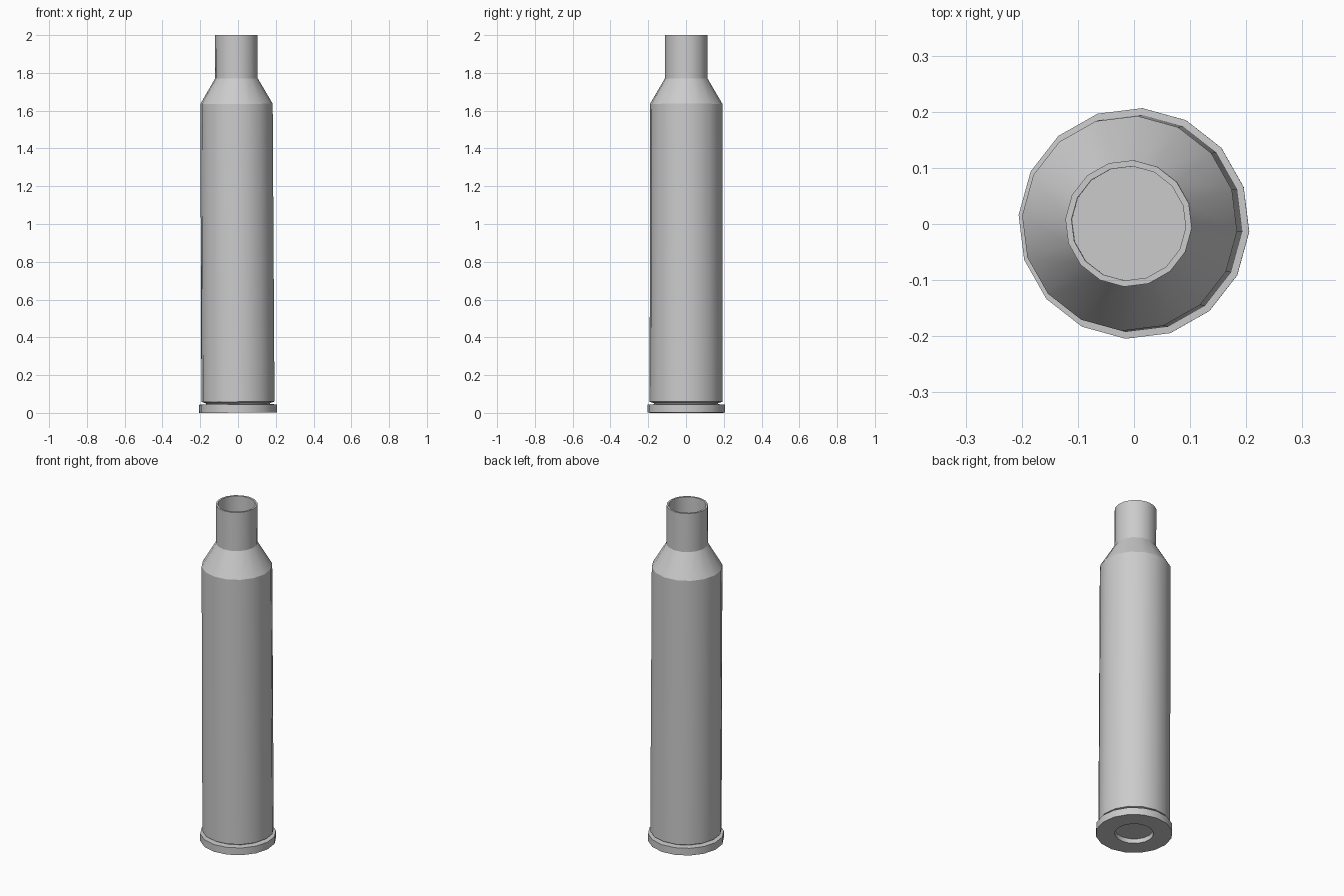
import bpy, bmesh, math
from mathutils import Matrix

if "Cube" in bpy.data.objects:
    bpy.data.objects.remove(bpy.data.objects["Cube"])

SIDES = 16
TURN = math.radians(-4.2)   # polygon twist about the axis
LEAN = -0.0048              # very slight tilt towards -x

# Closed lathe profile (radius, z): primer pocket, rim, groove, body, shoulder, neck, bore
profile = [
    (0.104, 0.027), (0.104, 0.0),
    (0.206, 0.0), (0.206, 0.043),
    (0.170, 0.045), (0.170, 0.050), (0.194, 0.058),
    (0.192, 1.635), (0.113, 1.770), (0.113, 2.0),
    (0.102, 2.0), (0.102, 1.765),
]


def lathe(name, points):
    bm = bmesh.new()
    rings = []
    for r, z in points:
        ring = []
        for i in range(SIDES):
            a = TURN + 2 * math.pi * i / SIDES
            ring.append(bm.verts.new((r * math.cos(a), r * math.sin(a), z)))
        rings.append(ring)
    for low, high in zip(rings, rings[1:]):
        for i in range(SIDES):
            j = (i + 1) % SIDES
            bm.faces.new((low[i], low[j], high[j], high[i]))
    # primer face and bore floor
    bm.faces.new(rings[0][::-1])
    bm.faces.new(rings[-1])
    bmesh.ops.recalc_face_normals(bm, faces=bm.faces[:])
    # lean and settle on the ground
    bm.transform(Matrix.Rotation(LEAN, 4, 'Y'))
    lowest = min(v.co.z for v in bm.verts)
    bm.transform(Matrix.Translation((0, 0.001, -lowest)))
    mesh = bpy.data.meshes.new(name)
    bm.to_mesh(mesh)
    bm.free()
    obj = bpy.data.objects.new(name, mesh)
    bpy.context.collection.objects.link(obj)
    return obj


casing = lathe("cartridge_casing", profile)
bpy.context.view_layer.objects.active = casing
casing.select_set(True)
bpy.ops.object.shade_smooth_by_angle(angle=math.radians(28))
